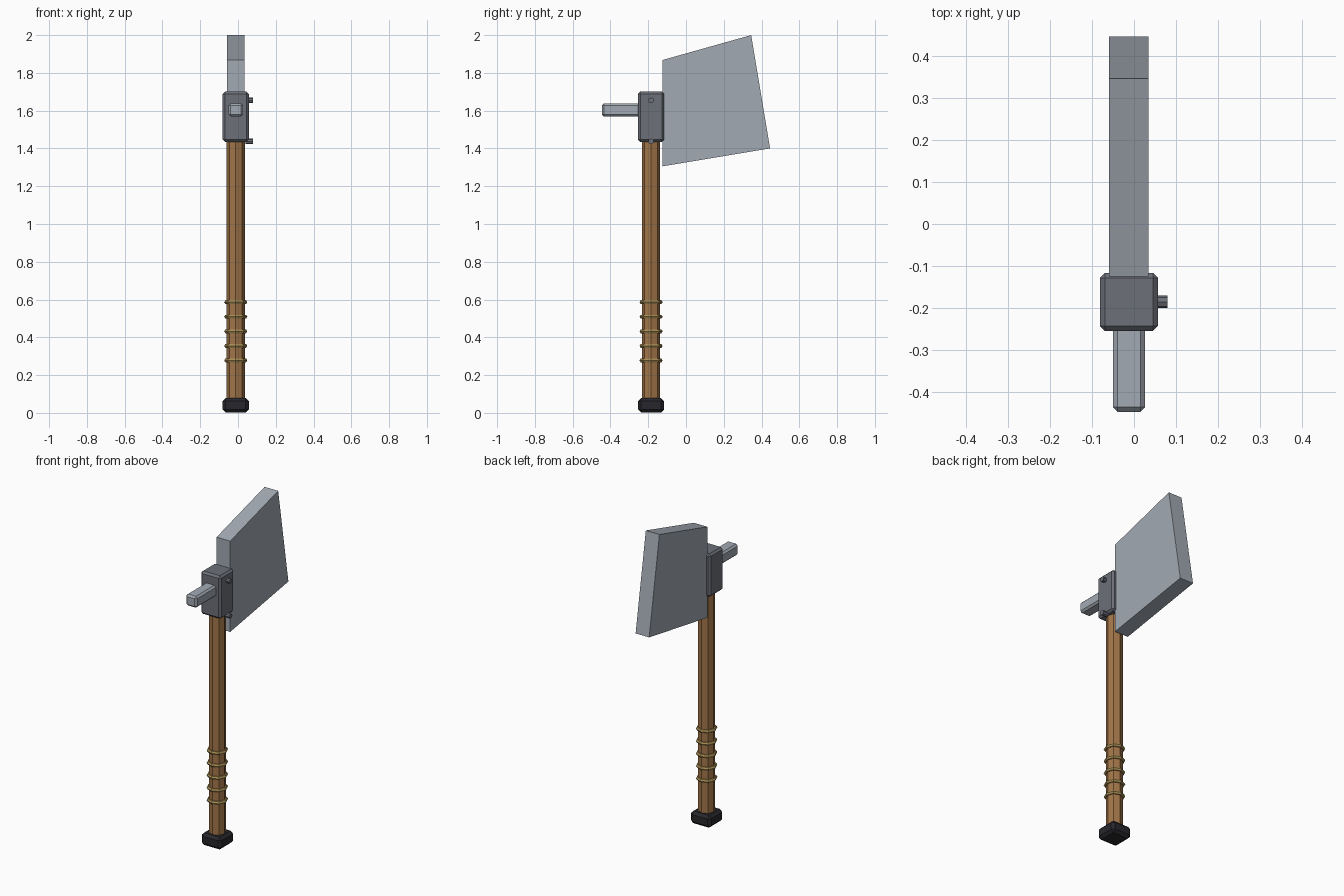
import bpy
import bmesh
import math
from mathutils import Matrix, Vector

if "Cube" in bpy.data.objects:
    bpy.data.objects.remove(bpy.data.objects["Cube"], do_unlink=True)

CX, CY = -0.012, -0.185  # handle axis


def material(name, color):
    m = bpy.data.materials.new(name)
    m.use_nodes = True
    m.diffuse_color = (*color, 1)
    bsdf = next(n for n in m.node_tree.nodes if n.type == 'BSDF_PRINCIPLED')
    bsdf.inputs["Base Color"].default_value = (*color, 1)
    return m


steel = material("pale steel", (0.36, 0.40, 0.45))
iron = material("dark iron", (0.15, 0.16, 0.19))
wood = material("brown wood", (0.36, 0.18, 0.065))
cord = material("tan cord", (0.40, 0.27, 0.09))
rubber = material("black rubber", (0.02, 0.02, 0.025))


def finish(name, bm, mat):
    bmesh.ops.recalc_face_normals(bm, faces=bm.faces)
    mesh = bpy.data.meshes.new(name)
    bm.to_mesh(mesh)
    bm.free()
    mesh.materials.append(mat)
    obj = bpy.data.objects.new(name, mesh)
    bpy.context.collection.objects.link(obj)
    return obj


def block(name, center, size, bevel, mat):
    bm = bmesh.new()
    bmesh.ops.create_cube(bm, size=1, matrix=Matrix.LocRotScale(Vector(center), None, Vector(size)))
    bmesh.ops.bevel(bm, geom=bm.edges[:], offset=bevel, segments=1, affect='EDGES')
    return finish(name, bm, mat)


def prism(name, center, radius, depth, sides, mat, rotation=Matrix()):
    bm = bmesh.new()
    bmesh.ops.create_cone(bm, cap_ends=True, segments=sides, radius1=radius, radius2=radius,
                          depth=depth, matrix=Matrix.Translation(center) @ rotation)
    return finish(name, bm, mat)


# Handle, end cap and head
prism("handle", (CX, CY, 0.77), 0.048, 1.46, 8, wood)
block("end_cap", (CX, CY, 0.04), (0.138, 0.138, 0.076), 0.016, rubber)
block("head_collar", (CX, CY, 1.568), (0.138, 0.138, 0.266), 0.012, iron)
block("hammer_poll", (CX, -0.335, 1.604), (0.076, 0.222, 0.07), 0.011, steel)

# Blade: side profile extruded across x
bm = bmesh.new()
profile = [(-0.125, 1.305), (0.445, 1.40), (0.345, 2.0), (-0.125, 1.868)]
face = bm.faces.new([bm.verts.new((CX - 0.047, y, z)) for y, z in profile])
side = bmesh.ops.extrude_face_region(bm, geom=[face])["geom"]
bmesh.ops.translate(bm, vec=(0.093, 0, 0), verts=[v for v in side if isinstance(v, bmesh.types.BMVert)])
finish("blade", bm, steel)

# Rivets on one cheek of the collar
sideways = Matrix.Rotation(math.pi / 2, 4, 'Y')
for name, z in (("upper_rivet", 1.655), ("lower_rivet", 1.438)):
    prism(name, (0.06, CY, z), 0.015, 0.04, 8, iron, sideways)

# Grip bindings
for i in range(5):
    bpy.ops.mesh.primitive_torus_add(major_segments=8, minor_segments=6, major_radius=0.049,
                                     minor_radius=0.012, location=(CX, CY, 0.278 + i * 0.077))
    ring = bpy.context.object
    ring.name = f"grip_binding_{i + 1}"
    ring.data.materials.append(cord)
